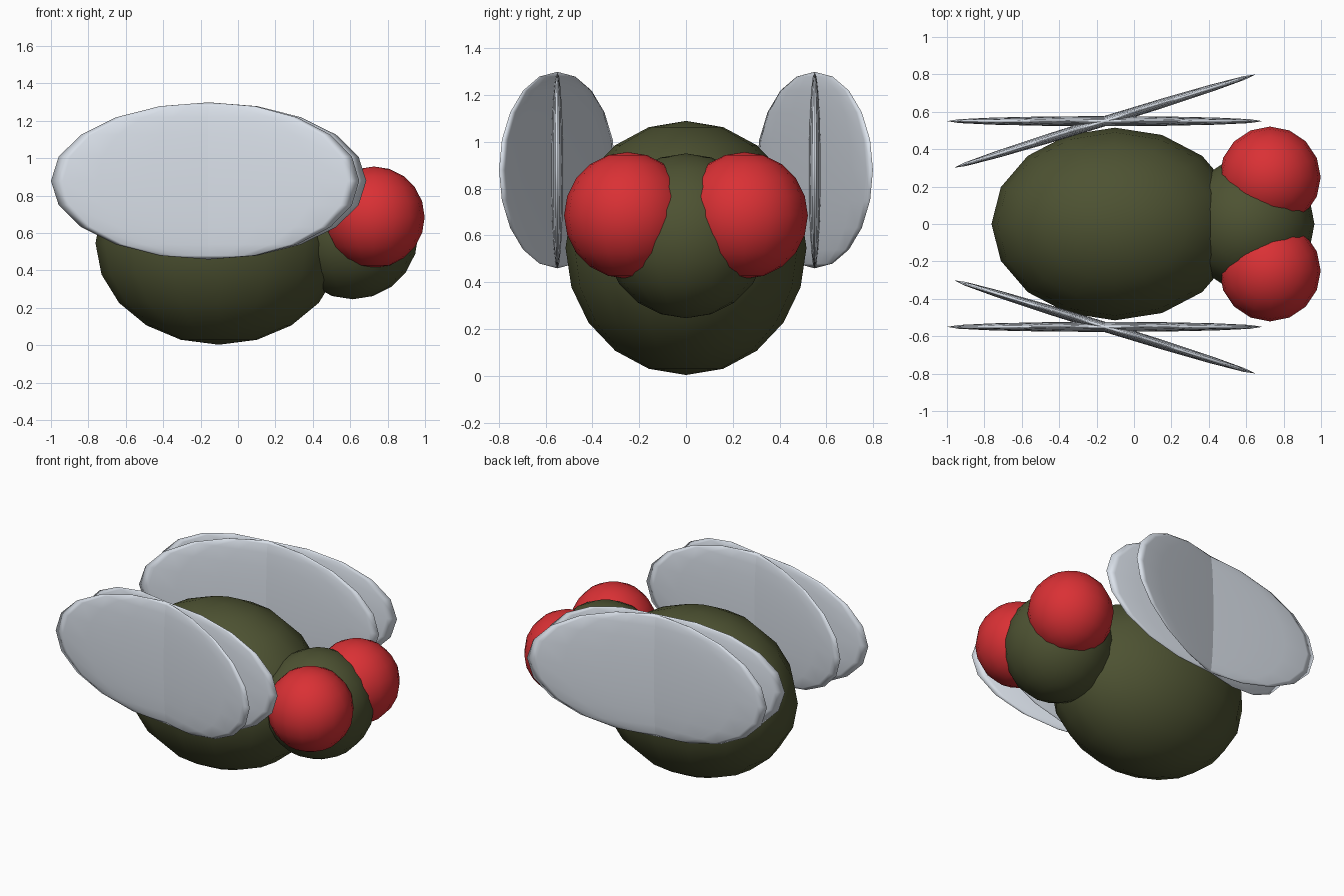
import bpy
import math

if "Cube" in bpy.data.objects:
    bpy.data.objects.remove(bpy.data.objects["Cube"])


def material(name, rgb):
    m = bpy.data.materials.new(name)
    m.diffuse_color = (*rgb, 1.0)
    m.use_nodes = True
    m.node_tree.nodes["Principled BSDF"].inputs["Base Color"].default_value = m.diffuse_color
    return m


olive = material("olive", (0.075, 0.085, 0.032))
red = material("red", (0.70, 0.03, 0.035))
pale = material("pale_wing", (0.70, 0.75, 0.82))


def ellipsoid(name, centre, radii, mat, turn=0.0):
    """Smooth 16 x 10 sphere stretched to the given radii, turned about z."""
    bpy.ops.mesh.primitive_uv_sphere_add(segments=16, ring_count=10, radius=1.0)
    ob = bpy.context.object
    ob.name = name
    ob.scale = radii
    bpy.ops.object.transform_apply(location=False, rotation=False, scale=True)
    bpy.ops.object.shade_smooth()
    ob.location = centre
    ob.rotation_euler.z = turn
    ob.data.materials.append(mat)
    return ob


# Body and head
ellipsoid("body", (-0.102, 0, 0.546), (0.66, 0.515, 0.543), olive)
ellipsoid("head", (0.613, 0, 0.598), (0.352, 0.352, 0.352), olive)

# Eyes and two wings on each side
for side, s in (("left", 1), ("right", -1)):
    ellipsoid(f"{side}_eye", (0.727, s * 0.25, 0.685), (0.271, 0.271, 0.271), red)
    wing_centre = (-0.157, s * 0.55, 0.879)
    wing_radii = (0.843, 0.027, 0.42)
    ellipsoid(f"{side}_straight_wing", wing_centre, wing_radii, pale)
    ellipsoid(f"{side}_angled_wing", wing_centre, wing_radii, pale, s * 0.3)
